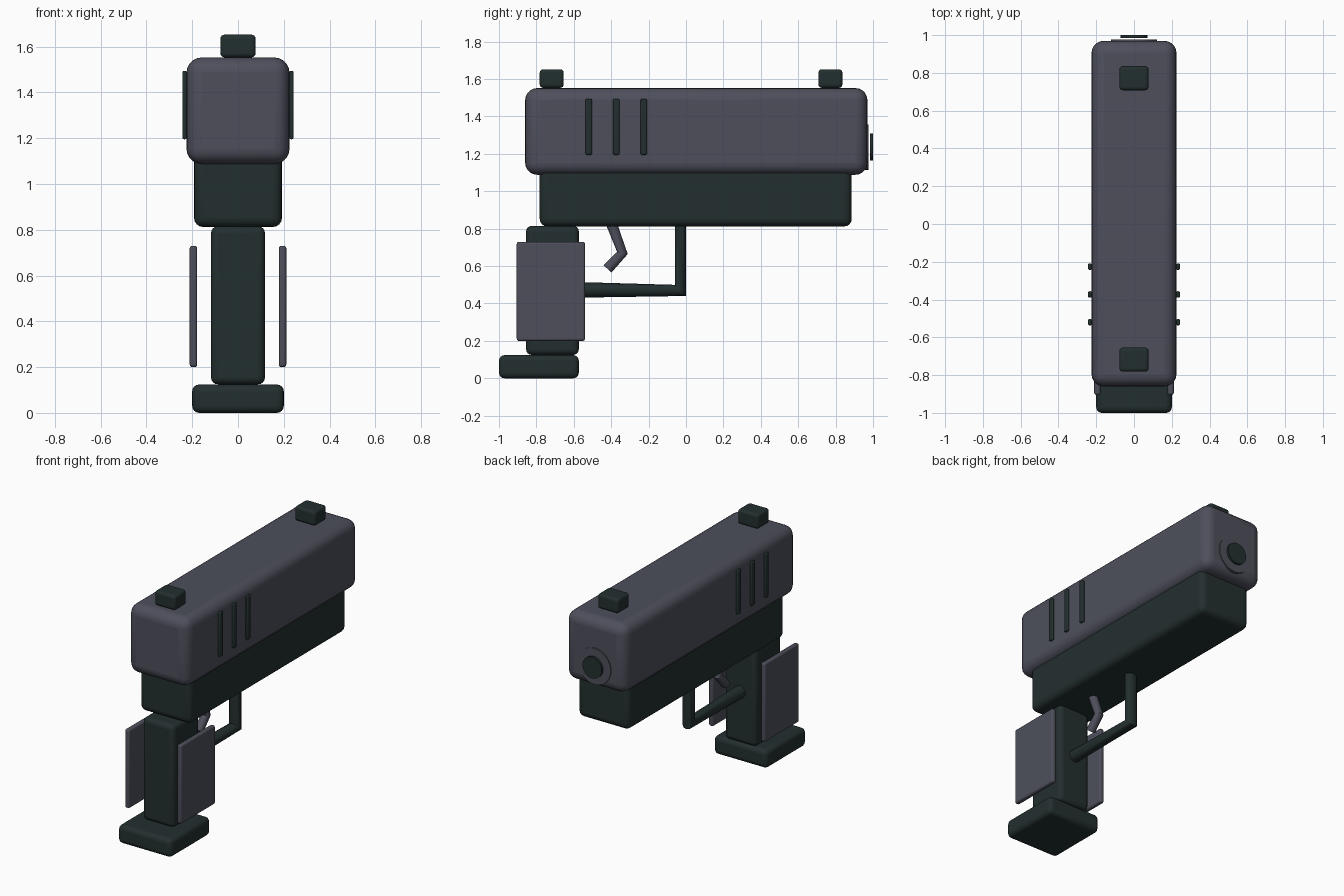
import bpy, math
from mathutils import Vector

if "Cube" in bpy.data.objects:
    bpy.data.objects.remove(bpy.data.objects["Cube"], do_unlink=True)


def material(name, rgb):
    m = bpy.data.materials.new(name)
    m.use_nodes = True
    m.diffuse_color = (*rgb, 1)
    bsdf = next(n for n in m.node_tree.nodes if n.type == 'BSDF_PRINCIPLED')
    bsdf.inputs["Base Color"].default_value = (*rgb, 1)
    return m


slate = material("slate grey", (0.075, 0.078, 0.105))
dark = material("dark green black", (0.017, 0.028, 0.028))


def finish(obj, name, mat):
    obj.name = name
    obj.data.materials.append(mat)
    bpy.ops.object.shade_smooth_by_angle(angle=math.radians(35))
    return obj


def box(name, mat, x, y, z, bevel, segments=4):
    """Rounded box from (min, max) ranges."""
    lo, hi = Vector((x[0], y[0], z[0])), Vector((x[1], y[1], z[1]))
    bpy.ops.mesh.primitive_cube_add(size=1, location=(lo + hi) / 2)
    obj = bpy.context.object
    obj.scale = hi - lo
    bpy.ops.object.transform_apply(location=False, rotation=False, scale=True)
    mod = obj.modifiers.new("rounded edges", 'BEVEL')
    mod.width, mod.segments = bevel, segments
    return finish(obj, name, mat)


def disc(name, mat, radius, y, z):
    bpy.ops.mesh.primitive_cylinder_add(
        vertices=32, radius=radius, depth=y[1] - y[0],
        location=(0, sum(y) / 2, z), rotation=(math.pi / 2, 0, 0))
    return finish(bpy.context.object, name, mat)


def tube(name, mat, radius, points):
    """Round bar along straight segments in the side plane."""
    curve = bpy.data.curves.new(name, 'CURVE')
    curve.dimensions = '3D'
    curve.bevel_depth, curve.bevel_resolution = radius, 4
    curve.use_fill_caps = True
    spline = curve.splines.new('POLY')
    spline.points.add(len(points) - 1)
    for p, (y, z) in zip(spline.points, points):
        p.co = (0, y, z, 1)
    obj = bpy.data.objects.new(name, curve)
    bpy.context.collection.objects.link(obj)
    bpy.ops.object.select_all(action='DESELECT')
    obj.select_set(True)
    bpy.context.view_layer.objects.active = obj
    bpy.ops.object.convert(target='MESH')
    return finish(bpy.context.object, name, mat)


# Main bodies
box("slide", slate, (-.225, .225), (-.86, .97), (1.088, 1.552), .065, 5)
box("frame", dark, (-.192, .192), (-.782, .886), (.812, 1.2), .04)
box("grip", dark, (-.118, .118), (-.855, -.573), (.125, .815), .03)
box("base_plate", dark, (-.2, .2), (-1, -.573), (0, .124), .03)

# Sights
for name, y in (("rear_sight", -.718), ("front_sight", .772)):
    box(name, dark, (-.077, .077), (y - .064, y + .064), (1.553, 1.652), .018)

# Side panels and slide grooves
for side, s in (("left", 1), ("right", -1)):
    box(side + "_grip_panel", slate, sorted((s * .178, s * .211)),
        (-.905, -.54), (.2, .73), .012)
    for i in range(3):
        y = -.52 + i * .147
        box(f"{side}_groove_{i + 1}", dark, sorted((s * .224, s * .243)),
            (y - .017, y + .017), (1.195, 1.493), .007, 3)

# Muzzle
disc("muzzle_ring", slate, .122, (.95, .976), 1.236)
disc("muzzle_bore", dark, .072, (.985, 1), 1.236)

# Trigger guard and trigger
tube("trigger_guard", dark, .042,
     [(-.59, .473), (-.03, .47), (-.03, .87), (-.59, .87)])
tube("trigger", slate, .029, [(-.398, .825), (-.34, .67), (-.42, .585)])
